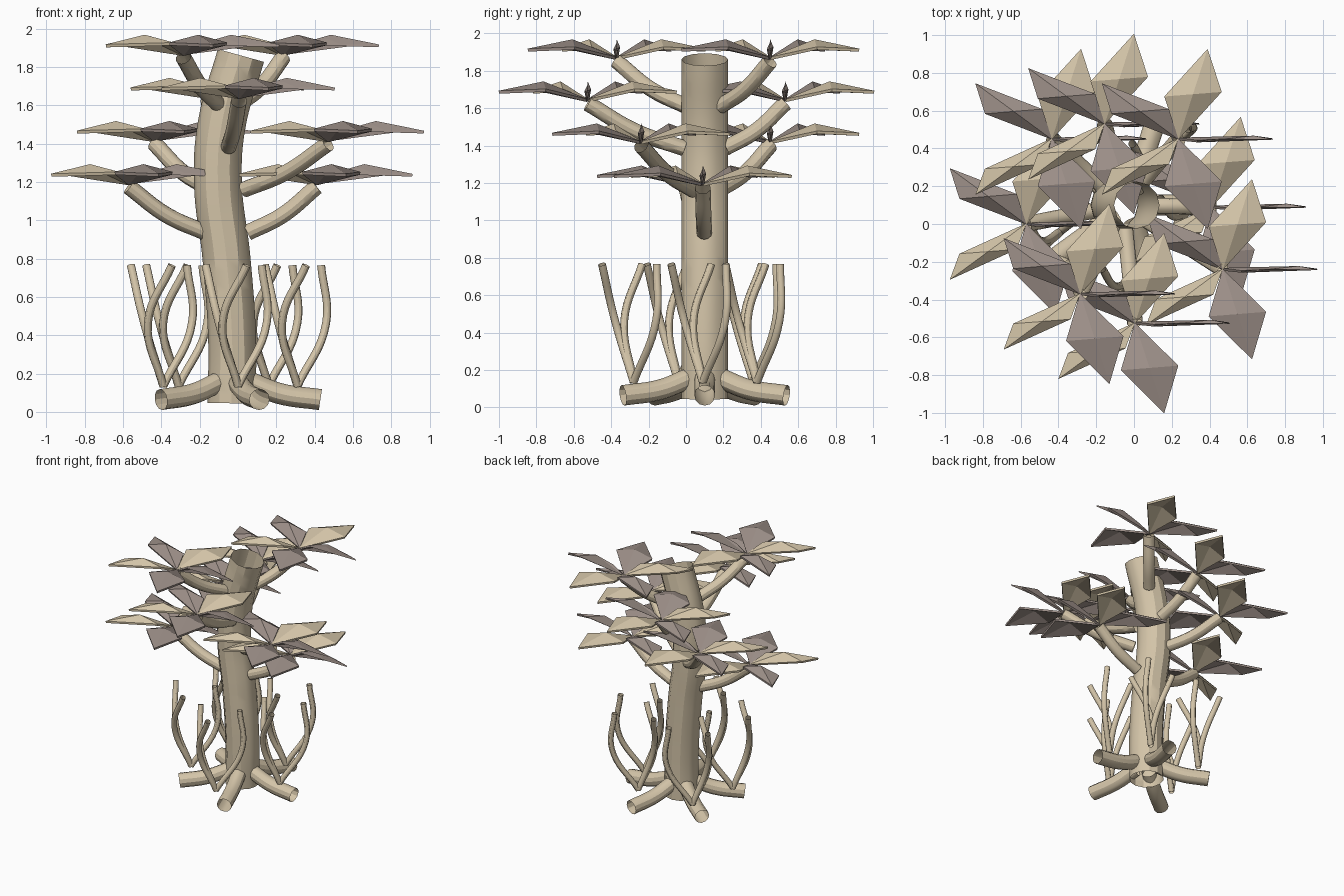
import bpy, bmesh
from math import cos, sin, radians
from mathutils import Vector

cube = bpy.data.objects.get("Cube")
if cube:
    bpy.data.objects.remove(cube, do_unlink=True)


def material(name, rgb):
    m = bpy.data.materials.new(name)
    m.use_nodes = True
    m.diffuse_color = (*rgb, 1)
    m.node_tree.nodes["Principled BSDF"].inputs["Base Color"].default_value = (*rgb, 1)
    return m


cream = material("cream_wood", (0.65, 0.55, 0.39))
mauve = material("mauve_leaf", (0.34, 0.28, 0.25))


def polar(angle, r, z=0.0):
    a = radians(angle)
    return Vector((r * cos(a), r * sin(a), z))


def tube(name, points, radius):
    """Open-ended round tube through the points."""
    curve = bpy.data.curves.new(name, "CURVE")
    curve.dimensions = "3D"
    curve.bevel_depth = radius
    curve.bevel_resolution = 4
    curve.resolution_u = 8
    spline = curve.splines.new("BEZIER")
    spline.bezier_points.add(len(points) - 1)
    for bp, p in zip(spline.bezier_points, points):
        bp.co = p
        bp.handle_left_type = bp.handle_right_type = "AUTO"
    curve.materials.append(cream)
    ob = bpy.data.objects.new(name, curve)
    bpy.context.collection.objects.link(ob)
    bpy.ops.object.select_all(action="DESELECT")
    ob.select_set(True)
    bpy.context.view_layer.objects.active = ob
    bpy.ops.object.convert(target="MESH")
    bpy.ops.object.shade_smooth_by_angle()
    return bpy.context.object


def leaf_cluster(name, centre):
    """Five folded diamond leaves in alternating colours."""
    bm = bmesh.new()
    side = Vector((0.15, 0.012, 0))
    for i in range(5):
        mid = polar(72 * i, 0.25)
        if sin(radians(72 * i)) < -0.1:
            across = -side
        else:
            across = side
        base, ridge, tip, left, right = [bm.verts.new(p) for p in (
            Vector((0, 0, 0)),
            mid + Vector((0, 0, 0.095)),
            polar(72 * i, 0.5, 0.045),
            mid - across + Vector((0, 0, 0.055)),
            mid + across + Vector((0, 0, 0.055)))]
        for tri in ((base, ridge, left), (left, ridge, tip),
                    (base, right, ridge), (right, tip, ridge)):
            bm.faces.new(tri).material_index = i % 2
    mesh = bpy.data.meshes.new(name)
    bm.to_mesh(mesh)
    bm.free()
    mesh.materials.append(mauve)
    mesh.materials.append(cream)
    ob = bpy.data.objects.new(name, mesh)
    ob.location = centre
    bpy.context.collection.objects.link(ob)
    thick = ob.modifiers.new("thickness", "SOLIDIFY")
    thick.thickness = 0.016
    thick.offset = 0


# Trunk
trunk_path = [(-0.035, 0.045), (-0.03, 0.35), (-0.06, 0.8),
              (-0.105, 1.2), (-0.085, 1.5), (0.015, 1.86)]
tube("trunk", [(x, 0.1, z) for x, z in trunk_path], 0.125)

# Roots
foot = Vector((-0.03, 0.1, 0))
for i in range(5):
    tube(f"root_{i + 1}", [foot + polar(72 * i, r, z) for r, z in
                           ((0.09, 0.155), (0.25, 0.095), (0.46, 0.064))], 0.055)

# Branches with leaf clusters, in pairs going up
tiers = [((0.41, 0.09), (-0.57, 0.0)), ((0.47, -0.24), (-0.435, 0.45)),
         ((0.005, -0.525), (-0.155, 0.53)), ((0.235, 0.45), (-0.285, -0.37))]
for t, pair in enumerate(tiers):
    low = 0.935 + 0.225 * t
    for k, (x, y) in enumerate(pair):
        label = f"{t + 1}_{'ab'[k]}"
        end = Vector((x, y, low + 0.24))
        axis = Vector((-0.06, 0.1, low))
        out = Vector((x, y, low)) - axis
        start = axis + out.normalized() * 0.11
        middle = (start + end) / 2 - Vector((0, 0, 0.03))
        tube(f"branch_{label}", [start, middle, end], 0.042)
        leaf_cluster(f"leaves_{label}", end + Vector((0, 0, 0.015)))

# Sprouts: clumps of three bent stems around the trunk
clumps = [(0.31, 0.09), (0.0, -0.28), (0.16, 0.38), (-0.31, 0.36), (-0.39, -0.04)]
bends = [((0.15, 0.12), 45), ((-0.10, -0.05), 165), ((-0.08, -0.10), 285)]
for c, (x, y) in enumerate(clumps):
    base = Vector((x, y, 0.135))
    for s, ((dx, dy), angle) in enumerate(bends):
        tube(f"sprout_{c + 1}_{s + 1}",
             [base, base + Vector((dx, dy, 0.33)), base + polar(angle, 0.175, 0.63)],
             0.021)
